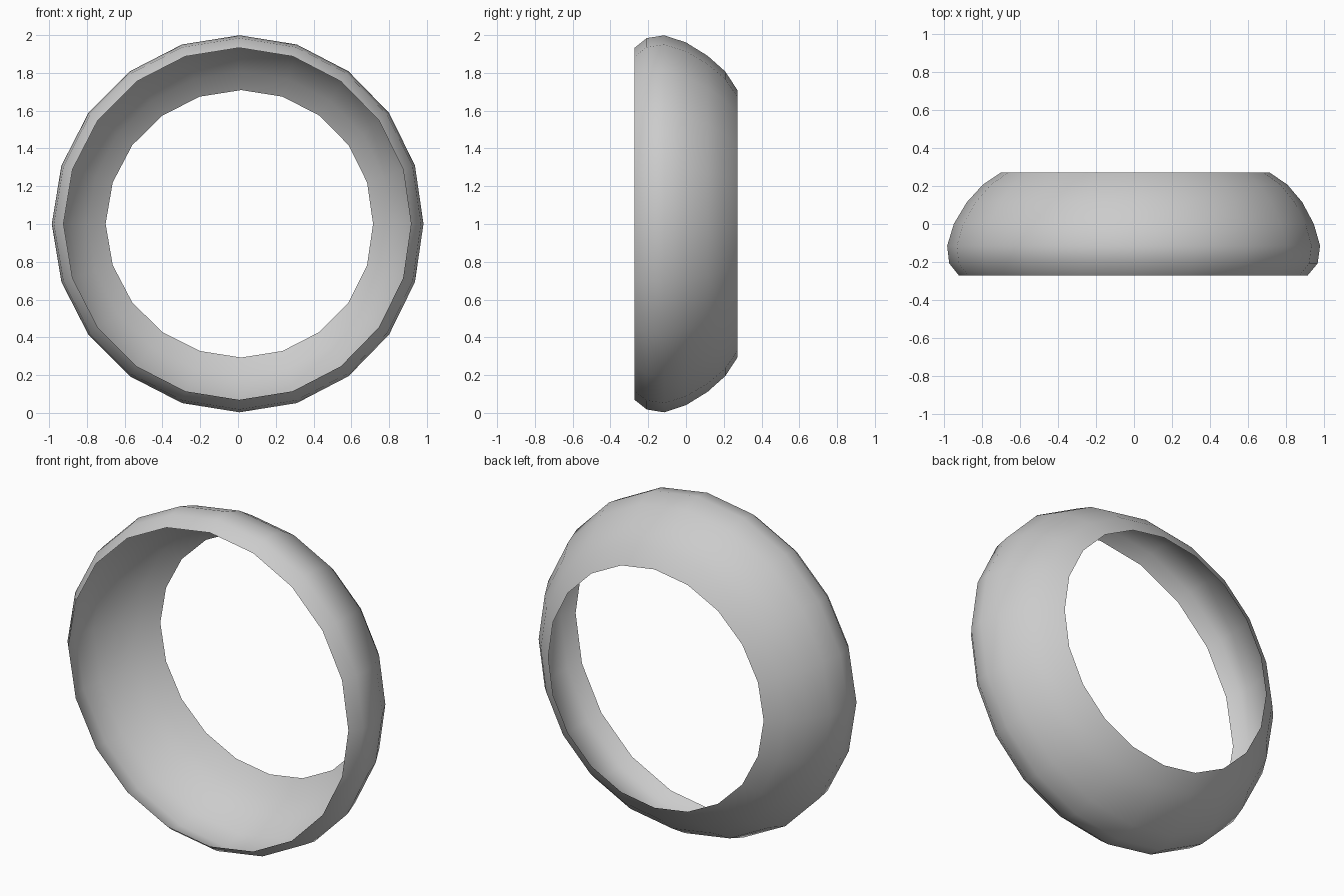
import bpy, bmesh, math

if "Cube" in bpy.data.objects:
    bpy.data.objects.remove(bpy.data.objects["Cube"])

SIDES = 20
# ring profile: y, half width in x, half height in z, centre x
PROFILE = [(-0.272, 0.920, 0.932, -0.004),
           (-0.208, 0.972, 0.983, -0.003),
           (-0.115, 0.984, 0.998, -0.002),
           (0.000, 0.950, 0.960, -0.001),
           (0.115, 0.885, 0.889, 0.003),
           (0.208, 0.803, 0.806, 0.006),
           (0.272, 0.708, 0.708, 0.007)]

# open curved band swept around the y axis
bm = bmesh.new()
rings = []
for y, rx, rz, cx in PROFILE:
    ring = []
    for i in range(SIDES):
        a = 2 * math.pi * i / SIDES
        x = cx + rx * math.sin(a) + 0.01 * abs(math.cos(a))
        ring.append(bm.verts.new((x, y, 1.001 + rz * math.cos(a))))
    rings.append(ring)

for a, b in zip(rings, rings[1:]):
    for i in range(SIDES):
        j = (i + 1) % SIDES
        bm.faces.new((a[i], b[i], b[j], a[j])).smooth = True

# point the faces away from the ring axis
bm.normal_update()
face = bm.faces[:][0]
c = face.calc_center_median()
if face.normal.x * c.x + face.normal.z * (c.z - 1) < 0:
    bmesh.ops.reverse_faces(bm, faces=bm.faces[:])

mesh = bpy.data.meshes.new("ring_band")
bm.to_mesh(mesh)
bm.free()
bpy.context.collection.objects.link(bpy.data.objects.new("ring_band", mesh))
